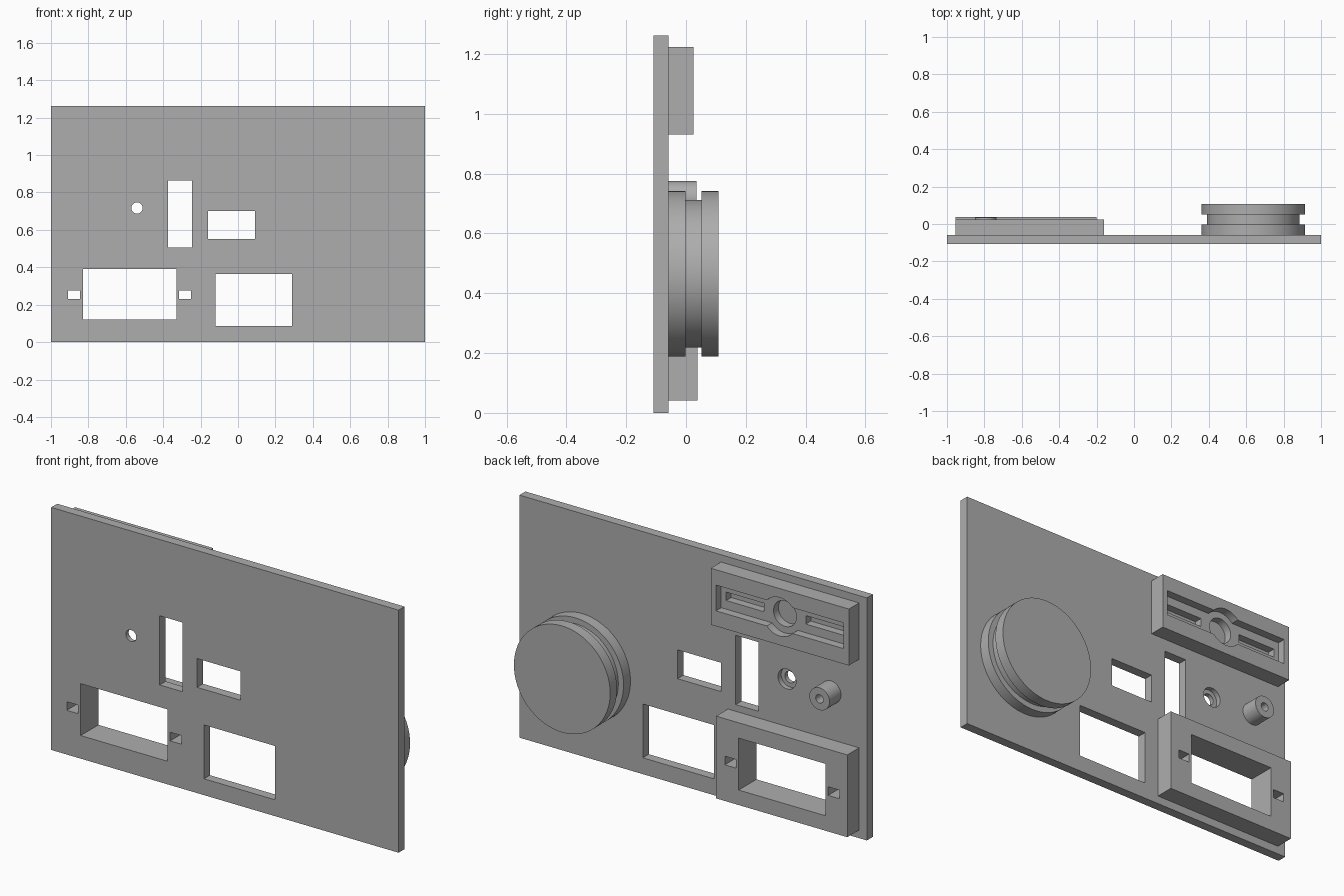
import bpy
import bmesh
from math import pi
from mathutils import Matrix, Vector

if "Cube" in bpy.data.objects:
    bpy.data.objects.remove(bpy.data.objects["Cube"], do_unlink=True)

grey = bpy.data.materials.new("panel grey")
grey.use_nodes = True
COLOUR = (0.42, 0.42, 0.42, 1)
grey.diffuse_color = COLOUR
grey.node_tree.nodes["Principled BSDF"].inputs["Base Color"].default_value = COLOUR

FRONT, BACK = -0.108, -0.059      # faces of the panel
THROUGH = (-0.3, 0.3)             # depth range of a through cut


def add_object(name, bm):
    mesh = bpy.data.meshes.new(name)
    bm.to_mesh(mesh)
    bm.free()
    mesh.materials.append(grey)
    obj = bpy.data.objects.new(name, mesh)
    bpy.context.collection.objects.link(obj)
    return obj


def box(name, x, z, y):
    """Box from (min, max) ranges."""
    bm = bmesh.new()
    lo, hi = Vector((x[0], y[0], z[0])), Vector((x[1], y[1], z[1]))
    matrix = Matrix.Translation((lo + hi) / 2) @ Matrix.Diagonal((hi - lo).to_4d())
    bmesh.ops.create_cube(bm, size=1, matrix=matrix)
    return add_object(name, bm)


def disc(name, x, z, radius, y, segments=48):
    """Cylinder along y, centred on (x, z)."""
    bm = bmesh.new()
    matrix = Matrix.Translation((x, sum(y) / 2, z)) @ Matrix.Rotation(pi / 2, 4, "X")
    bmesh.ops.create_cone(bm, cap_ends=True, segments=segments, radius1=radius,
                          radius2=radius, depth=y[1] - y[0], matrix=matrix)
    return add_object(name, bm)


def activate(obj):
    bpy.ops.object.select_all(action="DESELECT")
    obj.select_set(True)
    bpy.context.view_layer.objects.active = obj


def combine(obj, tools, operation="DIFFERENCE"):
    """Apply each tool to the object, then discard it."""
    for tool in tools:
        mod = obj.modifiers.new("combine", "BOOLEAN")
        mod.operation, mod.solver, mod.object = operation, "EXACT", tool
        activate(obj)
        bpy.ops.object.modifier_apply(modifier=mod.name)
        bpy.data.objects.remove(tool, do_unlink=True)


def socket_cutters():
    """Large window with a small screw slot on either side."""
    return [box("cutter", x, z, THROUGH) for x, z in (
        ((-0.83, -0.33), (0.12, 0.39)),
        ((-0.91, -0.845), (0.23, 0.275)),
        ((-0.315, -0.25), (0.23, 0.275)))]


# Panel with its windows and a counterbored hole
panel = box("panel", (-1, 1), (0, 1.262), (FRONT, BACK))
windows = (((-0.12, 0.29), (0.085, 0.365)),
           ((-0.375, -0.245), (0.505, 0.865)),
           ((-0.16, 0.09), (0.55, 0.70)))
combine(panel, socket_cutters() + [box("cutter", x, z, THROUGH) for x, z in windows])
combine(panel, [disc("cutter", -0.54, 0.717, 0.03, THROUGH, 32),
                disc("cutter", -0.54, 0.717, 0.052, (-0.085, 0.3), 32)])

# Frame behind the socket window
socket_frame = box("socket_frame", (-0.955, -0.2), (0.042, 0.47), (BACK, 0.038))
combine(socket_frame, socket_cutters())

# Upper bracket: recess with round middle, two slots and a central hole
CX, CZ, FLOOR = -0.557, 1.077, -0.018
bracket = box("upper_bracket", (-0.955, -0.16), (0.93, 1.224), (BACK, 0.025))
cutters = [box("cutter", (CX - 0.367, CX + 0.367), (CZ - 0.067, CZ + 0.067), (FLOOR, 0.3)),
           disc("cutter", CX, CZ, 0.1, (FLOOR, 0.3)),
           disc("cutter", CX, CZ, 0.066, THROUGH)]
for side in (-1, 1):
    ends = sorted((CX + side * 0.12, CX + side * 0.338))
    cutters.append(box("cutter", ends, (CZ - 0.022, CZ + 0.022), THROUGH))
combine(bracket, cutters)

# Hollow post
post = disc("post", -0.793, 0.717, 0.058, (BACK, 0.035))
combine(post, [disc("cutter", -0.793, 0.717, 0.022, THROUGH, 24)])

# Grooved spool: two flanges joined by a narrower core
spool = disc("spool", 0.638, 0.465, 0.277, (BACK, -0.002), 96)
combine(spool, [disc("core", 0.638, 0.465, 0.247, (-0.03, 0.08), 96),
                disc("flange", 0.638, 0.465, 0.277, (0.052, 0.108), 96)], "UNION")

for obj in (panel, socket_frame, bracket, post, spool):
    activate(obj)
    bpy.ops.object.shade_smooth_by_angle(angle=0.5)
